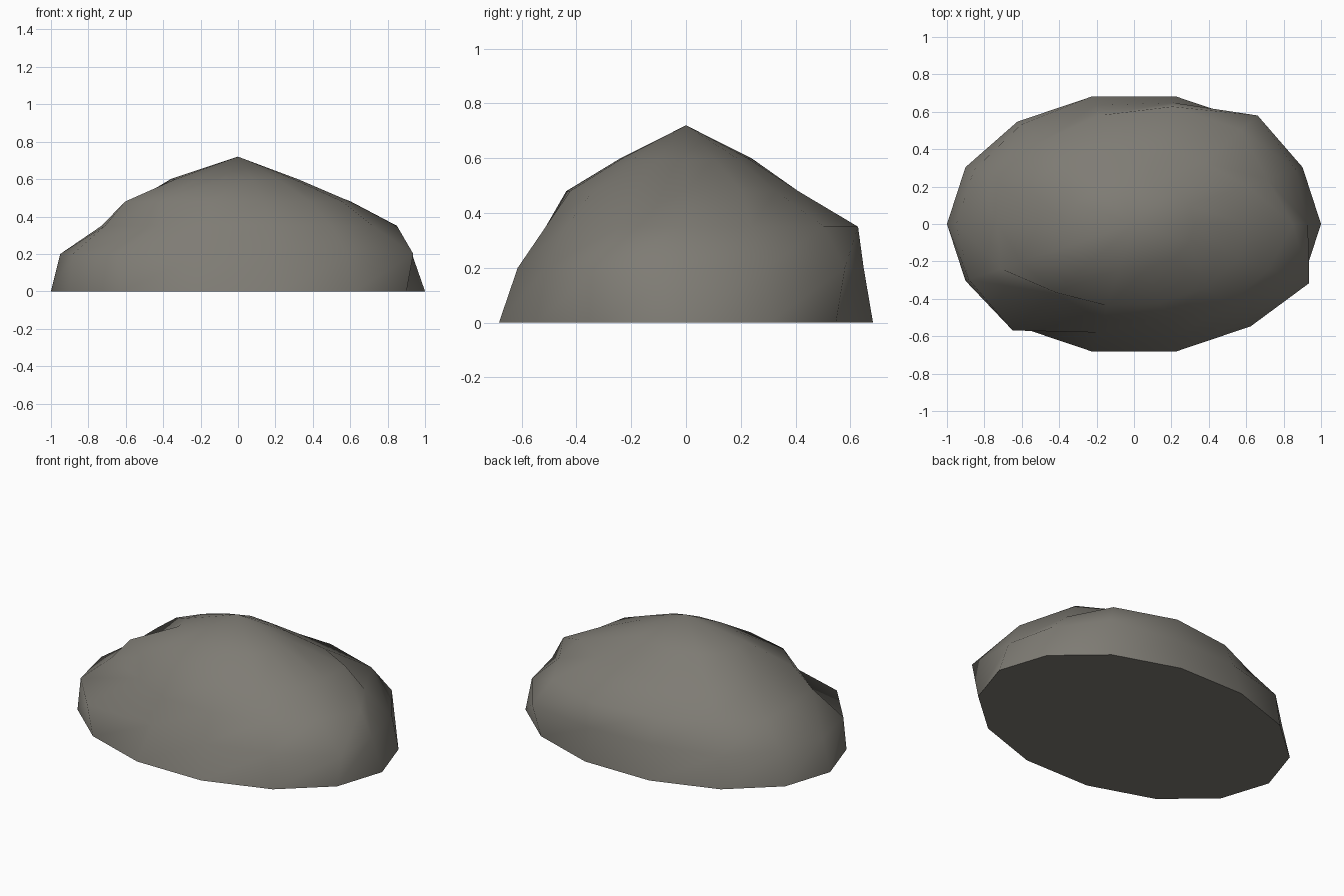
import bpy
import bmesh
from math import cos, sin, tau

cube = bpy.data.objects.get("Cube")
if cube:
    bpy.data.objects.remove(cube)

SIDES = 14
LENGTH, DEPTH, PEAK = 1.0, 0.7, 0.72

# Weathered rings: height, then the percentage of the footprint at each corner
RINGS = [
    (0.00, [100] * SIDES),
    (0.20, [93, 96, 106, 95, 93, 97, 95, 95, 98, 104, 85, 90, 93, 104]),
    (0.35, [85, 79, 92, 92, 85, 80, 81, 73, 79, 68, 75, 75, 80, 80]),
    (0.48, [60, 67, 60, 60, 60, 62, 62, 51, 67, 67, 64, 62, 62, 62]),
    (0.60, [32, 33, 34, 33, 35, 34, 35, 36, 37, 35, 35, 34, 34, 33]),
]


def make_material(name, colour):
    mat = bpy.data.materials.new(name)
    mat.use_nodes = True
    mat.diffuse_color = colour
    shader = next(n for n in mat.node_tree.nodes if n.type == "BSDF_PRINCIPLED")
    shader.inputs["Base Color"].default_value = colour
    shader.inputs["Roughness"].default_value = 0.9
    return mat


def ring_verts(bm, height, percents):
    verts = []
    for i, percent in enumerate(percents):
        angle, r = tau * i / SIDES, percent / 100
        verts.append(bm.verts.new((LENGTH * r * cos(angle), DEPTH * r * sin(angle), height)))
    return verts


# Boulder: stacked rings, closed by a peak and a flat underside
bm = bmesh.new()
rings = [ring_verts(bm, height, percents) for height, percents in RINGS]
peak = bm.verts.new((0, 0, PEAK))
for i in range(SIDES):
    j = (i + 1) % SIDES
    for low, high in zip(rings, rings[1:]):
        bm.faces.new((low[i], low[j], high[j], high[i]))
    bm.faces.new((rings[-1][i], rings[-1][j], peak))
for face in bm.faces:
    face.smooth = True

# Flat underside with a sharp rim
underside = bm.faces.new(rings[0][::-1])
for edge in underside.edges:
    edge.smooth = False

mesh = bpy.data.meshes.new("boulder")
bm.to_mesh(mesh)
bm.free()
mesh.materials.append(make_material("stone grey", (0.21, 0.2, 0.175, 1)))
boulder = bpy.data.objects.new("boulder", mesh)
bpy.context.collection.objects.link(boulder)
